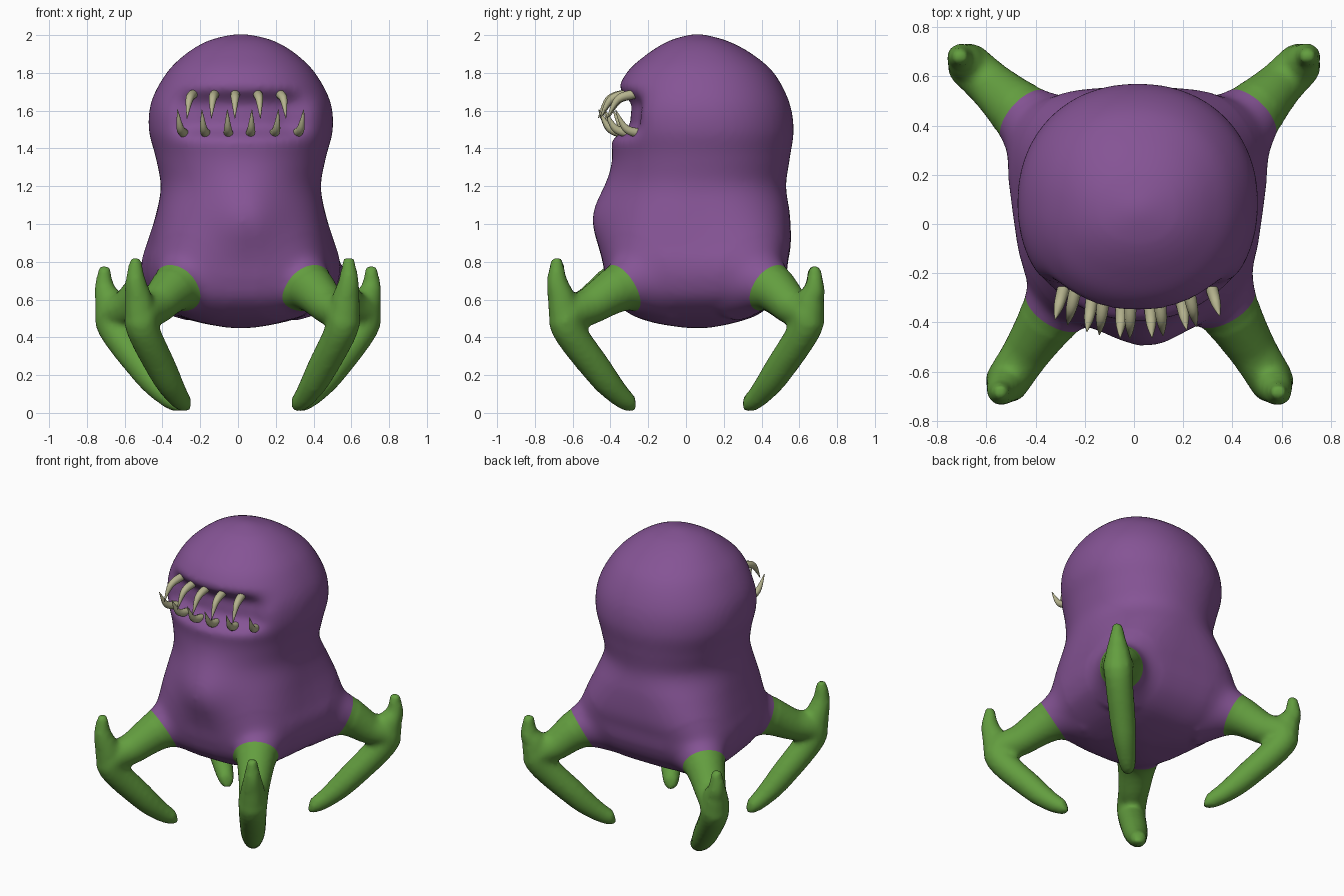
import bpy, bmesh, math
from mathutils import Vector

cube = bpy.data.objects.get("Cube")
if cube:
    bpy.data.objects.remove(cube)


def material(name, rgb):
    m = bpy.data.materials.new(name)
    m.use_nodes = True
    m.diffuse_color = (*rgb, 1)
    m.node_tree.nodes["Principled BSDF"].inputs["Base Color"].default_value = (*rgb, 1)
    return m


purple = material("purple skin", (0.235, 0.088, 0.3))
green = material("green legs", (0.125, 0.34, 0.05))
ivory = material("ivory teeth", (0.46, 0.45, 0.27))


def new_object(name, bm, *mats):
    mesh = bpy.data.meshes.new(name)
    bmesh.ops.recalc_face_normals(bm, faces=bm.faces)
    for f in bm.faces:
        f.smooth = True
    bm.to_mesh(mesh)
    bm.free()
    for m in mats:
        mesh.materials.append(m)
    ob = bpy.data.objects.new(name, mesh)
    bpy.context.collection.objects.link(ob)
    return ob


def spline(rows, steps):
    """Smooth curve through rows of numbers."""
    rows = [Vector(r) for r in rows]
    pts = [rows[0], *rows, rows[-1]]
    out = []
    for a, b, c, d in zip(pts, pts[1:], pts[2:], pts[3:]):
        for i in range(steps):
            t = i / steps
            out.append(b + (c - a) * (t / 2) + (a * 2 - b * 5 + c * 4 - d) * (t * t / 2)
                       + (b * 3 - a - c * 3 + d) * (t ** 3 / 2))
    return out + [rows[-1]]


def loft(bm, rings):
    """Skin closed rings of points and close both ends."""
    loops = [[bm.verts.new(p) for p in ring] for ring in rings]
    n = len(loops[0])
    for a, b in zip(loops, loops[1:]):
        for i in range(n):
            j = (i + 1) % n
            bm.faces.new((a[i], a[j], b[j], b[i]))
    for loop in (loops[0], loops[-1]):
        bm.faces.new(loop)


def tube(bm, rows, side, steps=6, sides=16):
    """Tapered tube through (x, y, z, radius) rows lying in one upright plane."""
    path = spline(rows, steps)
    pos = [p.to_3d() for p in path]
    rings = []
    for i, p in enumerate(pos):
        tangent = pos[min(i + 1, len(pos) - 1)] - pos[max(i - 1, 0)]
        up = side.cross(tangent).normalized()
        angles = [math.tau * k / sides for k in range(sides)]
        rings.append([p + (side * math.cos(a) + up * math.sin(a)) * path[i][3] for a in angles])
    loft(bm, rings)


def ramp(lo, hi, v):
    t = min(max((v - lo) / (hi - lo), 0), 1)
    return t * t * (3 - 2 * t)


# Body outline: height, half width, front, back
outline = [
    (0.45, 0.06, 0, 0.12), (0.475, 0.2, -0.16, 0.25), (0.52, 0.34, -0.29, 0.38),
    (0.6, 0.45, -0.385, 0.475), (0.7, 0.495, -0.42, 0.525), (0.8, 0.5, -0.425, 0.54),
    (0.9, 0.477, -0.42, 0.555), (1.05, 0.445, -0.405, 0.55), (1.2, 0.424, -0.39, 0.53),
    (1.35, 0.45, -0.385, 0.55), (1.5, 0.487, -0.4, 0.57), (1.65, 0.473, -0.385, 0.545),
    (1.8, 0.393, -0.315, 0.465), (1.9, 0.292, -0.205, 0.35), (1.965, 0.185, -0.1, 0.23),
    (1.995, 0.085, -0.01, 0.13), (2.005, 0.02, 0.04, 0.08)]


def body_ring(z, half, front, back, sides=72):
    square = 1 - ramp(0.75, 1.25, z)
    power = 2 / (2.15 + 1.5 * square)
    ring = []
    for k in range(sides):
        a = math.tau * k / sides
        c, s = math.cos(a), math.sin(a)
        x = half * math.copysign(abs(c) ** power, c)
        y = (front + back) / 2 + (back - front) / 2 * math.copysign(abs(s) ** power, s)
        x = 0.015 + x * (1 + 0.27 * square * y)
        if s < 0:
            # Belly bulge and mouth hollow
            y -= 0.09 * math.exp(-((x - 0.05) ** 2 + (z - 1.04) ** 2) / 0.036)
            y += 0.105 * ramp(1.43, 1.53, z) * (1 - ramp(1.62, 1.74, z)) * (1 - ramp(0.22, 0.43, abs(x - 0.015)))
        ring.append((x, y, z))
    return ring


bm = bmesh.new()
loft(bm, [body_ring(*row) for row in spline(outline, 6)])

# Legs: hip, knee and foot in plan, with the height of the spur
legs = [((-0.325, -0.35), (-0.515, -0.64), (-0.285, -0.295), 0.83),
        ((0.375, -0.335), (0.56, -0.64), (0.32, -0.295), 0.83),
        ((-0.445, 0.44), (-0.67, 0.645), (-0.32, 0.335), 0.79),
        ((0.475, 0.445), (0.67, 0.645), (0.33, 0.335), 0.79)]
cuts = []
for hip, knee, foot, spur in legs:
    hip, knee, foot = Vector((*hip, 0.67)), Vector((*knee, 0.485)), Vector((*foot, 0.05))
    out = Vector((knee.x - hip.x, knee.y - hip.y, 0)).normalized()
    side = Vector((-out.y, out.x, 0))
    shin = knee.lerp(foot, 0.52) - Vector((0, 0, 0.04))
    ankle = knee.lerp(foot, 0.82) - Vector((0, 0, 0.03))
    root = hip - out * 0.2 + Vector((0, 0, 0.05))
    tube(bm, [(*root, 0.24), (*hip, 0.138), (*hip.lerp(knee, 0.55), 0.1), (*knee, 0.09),
              (*shin, 0.079), (*ankle, 0.061), (*foot, 0.047), (*(foot - out * 0.025), 0.03)], side)
    tip = knee + out * 0.05
    tube(bm, [(*knee, 0.085), (*(knee + out * 0.02 + Vector((0, 0, 0.11))), 0.076),
              (tip.x, tip.y, spur - 0.13, 0.055), (tip.x, tip.y, spur - 0.01, 0.03)], side)
    cuts.append((hip, (out - Vector((0, 0, 0.55))).normalized()))

# Fuse body and legs into one smooth skin
creature = new_object("body_and_legs", bm, purple, green)
fuse = creature.modifiers.new("fuse", "REMESH")
fuse.mode = "VOXEL"
fuse.voxel_size = 0.017
soften = creature.modifiers.new("soften", "SMOOTH")
soften.factor = 0.5
soften.iterations = 7
bpy.context.view_layer.update()
depsgraph = bpy.context.evaluated_depsgraph_get()
skin = bpy.data.meshes.new_from_object(creature.evaluated_get(depsgraph))
creature.modifiers.clear()
creature.data = skin
skin.materials.clear()
for m in (purple, green):
    skin.materials.append(m)

# Blend each hip, then cut a clean colour edge where the leg leaves the body
bm = bmesh.new()
bm.from_mesh(skin)
for centre, normal in cuts:
    hip_verts = [v for v in bm.verts if (v.co - centre).length < 0.28 and (v.co - centre).dot(normal) < 0.05]
    for _ in range(16):
        bmesh.ops.smooth_vert(bm, verts=hip_verts, factor=0.5, use_axis_x=True, use_axis_y=True, use_axis_z=True)
    faces = [f for f in bm.faces if (f.calc_center_median() - centre).length < 0.28]
    geom = set(faces)
    for f in faces:
        geom.update(f.verts)
        geom.update(f.edges)
    bmesh.ops.bisect_plane(bm, geom=list(geom), dist=0.0001, plane_co=centre, plane_no=normal)
for f in bm.faces:
    p = f.calc_center_median()
    f.material_index = int(p.z < 0.42 or any((p - c).dot(n) > 0 for c, n in cuts))
    f.smooth = True
bm.to_mesh(skin)
bm.free()


# Curved teeth along both lips
def teeth(name, xs, z, drop):
    bm = bmesh.new()
    for x in xs:
        out = Vector((x * 0.95, -1, 0)).normalized()
        side = Vector((-out.y, out.x, 0))
        root = Vector((x, -0.33 + 0.9 * x * x, z))
        tip = root + out * 0.135 - Vector((0, 0, drop))
        mid = root + out * 0.08 - Vector((0, 0, drop * 0.22))
        tube(bm, [(*(root - out * 0.035), 0.018), (*root, 0.025), (*mid, 0.02), (*tip, 0.002)], side, 5, 12)
    return new_object(name, bm, ivory)


teeth("upper_teeth", (-0.24, -0.125, -0.015, 0.105, 0.225), 1.685, 0.125)
teeth("lower_teeth", (-0.285, -0.17, -0.05, 0.065, 0.19, 0.31), 1.48, -0.125)
